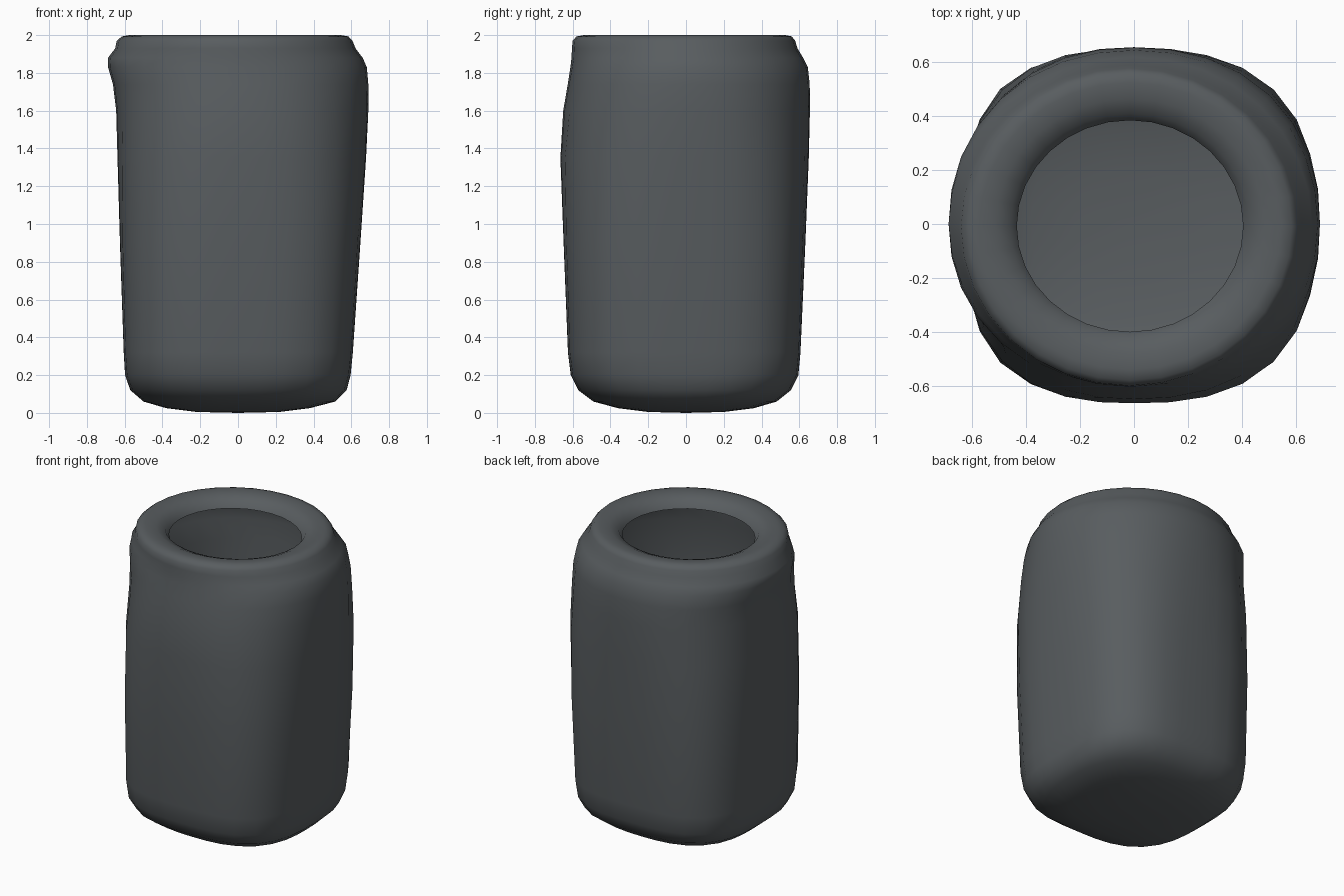
import bpy, bmesh, math

SEG = 32

# one dark grey colour for the whole vessel
grey = bpy.data.materials.new("dark_slate_grey")
grey.diffuse_color = (0.098, 0.109, 0.116, 1)

# cross-sections: z, x left, x right, y front, y back, squareness
rings = [
    (0.005, -0.22, 0.22, -0.20, 0.20, 2.3),
    (0.025, -0.38, 0.38, -0.36, 0.36, 2.5),
    (0.06, -0.50, 0.515, -0.49, 0.48, 2.7),
    (0.12, -0.57, 0.575, -0.57, 0.555, 3.0),
    (0.20, -0.598, 0.596, -0.61, 0.595, 3.2),
    (0.32, -0.605, 0.608, -0.625, 0.606, 3.3),
    (0.90, -0.625, 0.648, -0.648, 0.632, 3.0),
    (1.35, -0.638, 0.678, -0.665, 0.65, 2.6),
    (1.60, -0.645, 0.69, -0.65, 0.656, 2.3),
    (1.74, -0.662, 0.69, -0.626, 0.655, 2.2),
    (1.83, -0.688, 0.682, -0.612, 0.645, 2.1),
    (1.88, -0.688, 0.66, -0.606, 0.62, 2.0),
    (1.93, -0.65, 0.622, -0.604, 0.59, 2.0),
    (1.97, -0.642, 0.606, -0.60, 0.578, 2.0),
    (1.993, -0.615, 0.585, -0.58, 0.56, 2.0),
    (2.0, -0.575, 0.545, -0.54, 0.525, 2.0),
    (1.993, -0.515, 0.485, -0.48, 0.465, 2.0),
    (1.97, -0.46, 0.43, -0.425, 0.41, 2.0),
    (1.93, -0.435, 0.405, -0.40, 0.385, 2.0),
]


def add_ring(bm, z, x0, x1, y0, y1, n):
    verts = []
    for i in range(SEG):
        a = 2 * math.pi * i / SEG
        c, s = math.cos(a), math.sin(a)
        r = (abs(c) ** n + abs(s) ** n) ** (-1 / n)
        x = r * c * (x1 if c > 0 else -x0)
        y = r * s * (y1 if s > 0 else -y0)
        # the centre of the opening sits slightly left of and in front of zero
        if z > 1.9:
            cx, cy = (x0 + x1) / 2, (y0 + y1) / 2
            x = cx + c * (x1 - x0) / 2
            y = cy + s * (y1 - y0) / 2
        verts.append(bm.verts.new((x, y, z)))
    return verts


# thin open shell: rounded square base turning into a round, rolled-in lip
bm = bmesh.new()
loops = [add_ring(bm, *r) for r in rings]
for lo, hi in zip(loops, loops[1:]):
    for i in range(SEG):
        j = (i + 1) % SEG
        bm.faces.new((lo[i], lo[j], hi[j], hi[i]))
base = bm.verts.new((0, 0, 0))
for i in range(SEG):
    bm.faces.new((base, loops[0][(i + 1) % SEG], loops[0][i]))
for f in bm.faces:
    f.smooth = True

mesh = bpy.data.meshes.new("cup_body")
bm.to_mesh(mesh)
bm.free()
mesh.materials.append(grey)
cup = bpy.data.objects.new("cup_body", mesh)
bpy.context.collection.objects.link(cup)
